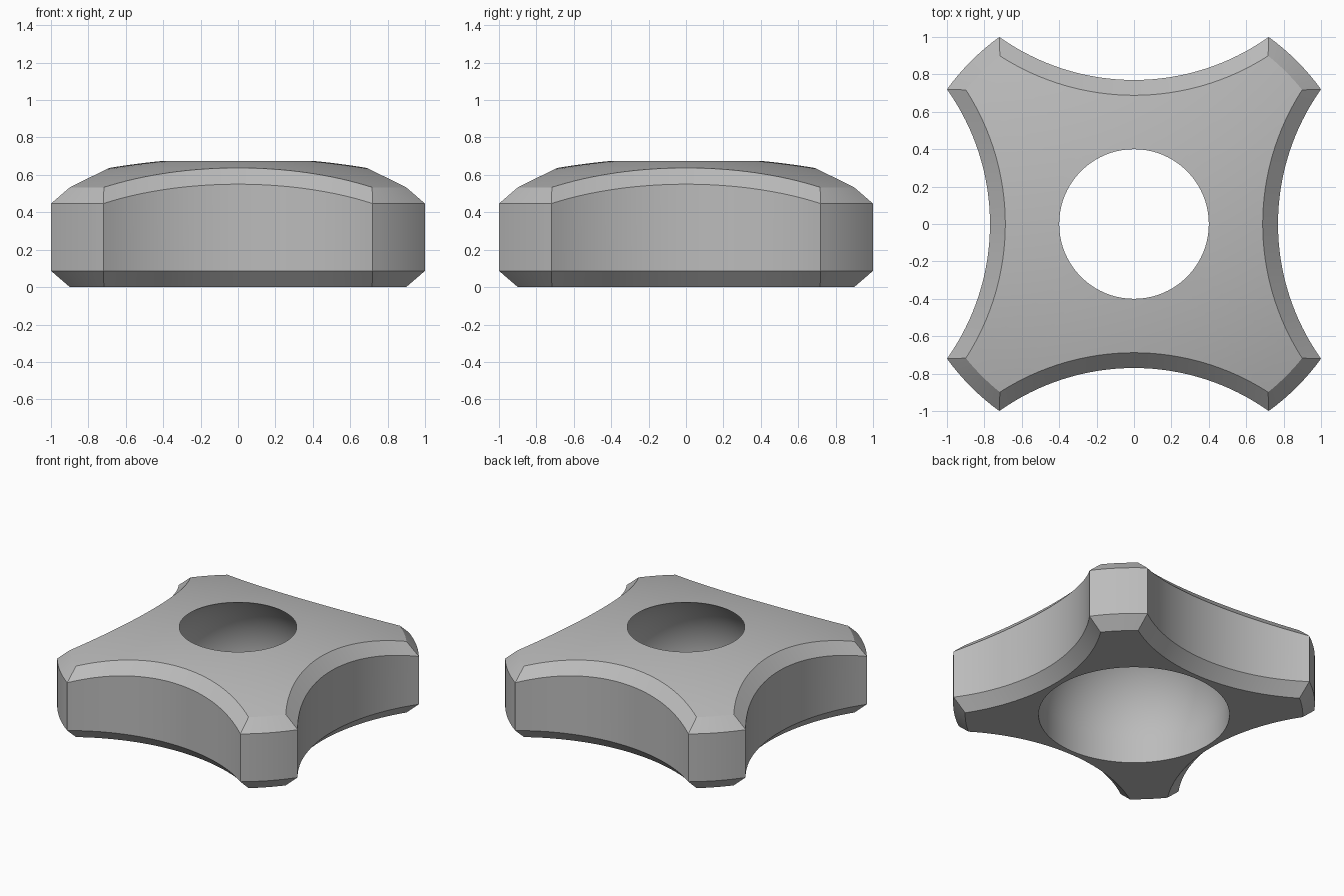
import bpy, bmesh
from math import sin, cos, asin, atan2, sqrt, pi, radians

cube = bpy.data.objects.get("Cube")
if cube:
    bpy.data.objects.remove(cube)

TIP_R = 1.232            # radius of the four lobe ends
SCOOP_R = 1.242          # radius of the concave sides
SCOOP_C = 2.012          # distance of each scoop centre from the axis
INSET, DROP = 0.082, 0.087   # chamfer width and height
HOLE_R, SOCKET_R, SOCKET_Z = 0.4, 0.65, 0.165
DOME_R, RIM_Z = 4.2, 0.675
SIDE_STEPS, TIP_STEPS = 32, 8


def dome_z(x, y):
    """Height of the shallow spherical top."""
    flat = sqrt(DOME_R ** 2 - HOLE_R ** 2)
    return RIM_Z - flat + sqrt(DOME_R ** 2 - x * x - y * y)


def outline(inset):
    """Four-lobed outline: a scoop and a lobe end, repeated by quarter turns."""
    tip, scoop = TIP_R - inset, SCOOP_R + inset
    y = (tip ** 2 + SCOOP_C ** 2 - scoop ** 2) / (2 * SCOOP_C)
    x = sqrt(tip ** 2 - y * y)
    half = asin(x / scoop)
    start, end = atan2(x, y), atan2(y, x)
    quarter = []
    for i in range(SIDE_STEPS):
        a = half * (1 - 2 * i / SIDE_STEPS)
        quarter.append((scoop * sin(a), SCOOP_C - scoop * cos(a)))
    for i in range(TIP_STEPS):
        a = pi / 2 + start + (end - start) * i / TIP_STEPS
        quarter.append((tip * cos(a), tip * sin(a)))
    points = []
    for _ in range(4):
        points += quarter
        quarter = [(-py, px) for px, py in quarter]
    return points


outer, inner = outline(0), outline(INSET)
angles = [atan2(y, x) for x, y in inner]


def circle(radius, z):
    return [(radius * cos(a), radius * sin(a), z) for a in angles]


# Rings run from the top rim, over the outside, and back up the socket
rings = []
for k in range(9):
    t = k / 8
    ring = []
    for (x, y), a in zip(inner, angles):
        px = x * t + HOLE_R * cos(a) * (1 - t)
        py = y * t + HOLE_R * sin(a) * (1 - t)
        ring.append((px, py, dome_z(px, py)))
    rings.append(ring)
rings.append([(x, y, dome_z(*p) - DROP) for (x, y), p in zip(outer, inner)])
rings.append([(x, y, DROP) for x, y in outer])
rings.append([(x, y, 0) for x, y in inner])
rings.append(circle(SOCKET_R, 0))
top_angle = atan2(sqrt(SOCKET_R ** 2 - HOLE_R ** 2), HOLE_R)
for k in range(16):
    a = top_angle * k / 16
    rings.append(circle(SOCKET_R * cos(a), SOCKET_Z + SOCKET_R * sin(a)))

# Skin the rings into one closed body
bm = bmesh.new()
loops = [[bm.verts.new(p) for p in ring] for ring in rings]
count = len(angles)
for a, b in zip(loops, loops[1:] + loops[:1]):
    for i in range(count):
        j = (i + 1) % count
        bm.faces.new((a[i], b[i], b[j], a[j]))
bmesh.ops.recalc_face_normals(bm, faces=bm.faces)
mesh = bpy.data.meshes.new("four_lobed_knob")
bm.to_mesh(mesh)
bm.free()

# Plain grey finish
grey = bpy.data.materials.new("plain_grey")
grey.use_nodes = True
colour = (0.5, 0.5, 0.5, 1)
grey.diffuse_color = colour
grey.node_tree.nodes["Principled BSDF"].inputs["Base Color"].default_value = colour
mesh.materials.append(grey)

knob = bpy.data.objects.new("four_lobed_knob", mesh)
bpy.context.collection.objects.link(knob)
bpy.ops.object.select_all(action="DESELECT")
knob.select_set(True)
bpy.context.view_layer.objects.active = knob
bpy.ops.object.shade_smooth_by_angle(angle=radians(20))
